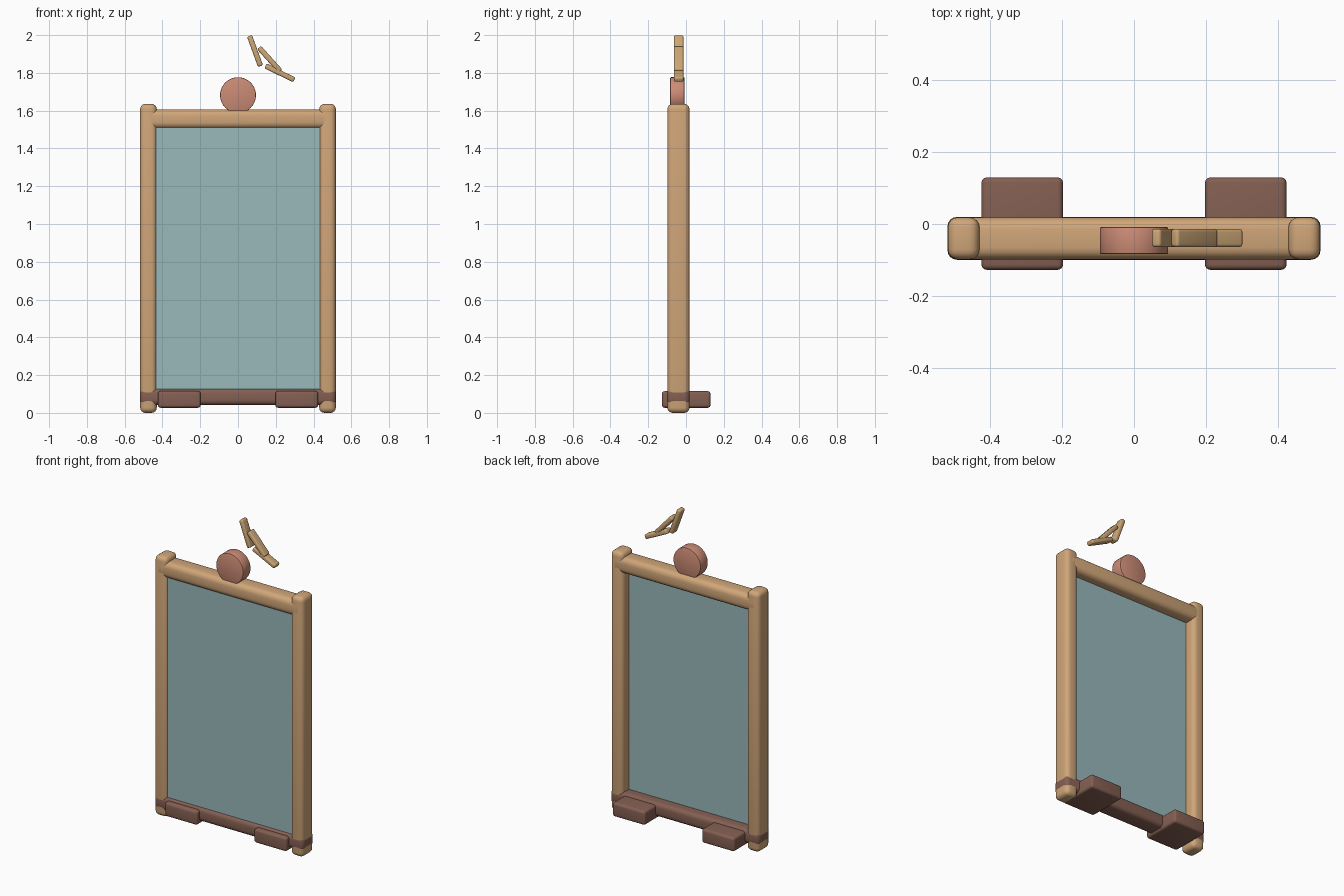
import bpy
import math

cube = bpy.data.objects.get("Cube")
if cube:
    bpy.data.objects.remove(cube, do_unlink=True)


def make_material(name, colour):
    mat = bpy.data.materials.new(name)
    mat.use_nodes = True
    rgba = (*colour, 1.0)
    mat.diffuse_color = rgba
    mat.node_tree.nodes["Principled BSDF"].inputs["Base Color"].default_value = rgba
    return mat


tan_wood = make_material("tan wood", (0.63, 0.38, 0.19))
pale_wood = make_material("pale wood", (0.60, 0.38, 0.18))
dark_wood = make_material("dark wood", (0.23, 0.115, 0.085))
terracotta = make_material("terracotta", (0.60, 0.26, 0.18))
glass_blue = make_material("glass blue", (0.32, 0.48, 0.50))


def finish(obj, name, mat, bevel, segments=4):
    """Name, colour, round and smooth a part."""
    obj.name = obj.data.name = name
    obj.data.materials.append(mat)
    bpy.ops.object.transform_apply(location=False, rotation=False, scale=True)
    if bevel:
        mod = obj.modifiers.new("rounded edges", 'BEVEL')
        mod.width = bevel
        mod.segments = segments
        mod.limit_method = 'ANGLE'
        bpy.ops.object.modifier_apply(modifier=mod.name)
    bpy.ops.object.shade_smooth_by_angle(angle=math.radians(35))
    return obj


def box(name, centre, size, mat, bevel=0.0, tilt=0.0):
    """Rounded box, tilted about y in degrees."""
    bpy.ops.mesh.primitive_cube_add(size=1, location=centre,
                                    rotation=(0, math.radians(tilt), 0))
    obj = bpy.context.object
    obj.scale = size
    return finish(obj, name, mat, bevel)


FRAME_Y = -0.04
DEPTH = 0.117

# Frame posts and feet on both sides
for side, sx in (("left", 1), ("right", -1)):
    box(side + "_post", (sx * 0.474, FRAME_Y, 0.818), (0.088, DEPTH, 1.636),
        tan_wood, 0.028)
    box(side + "_foot", (sx * 0.311, 0.001, 0.071), (0.227, 0.257, 0.088),
        dark_wood, 0.015)

# Rails between the posts
box("top_rail", (0, FRAME_Y, 1.556), (1.034, DEPTH, 0.102), tan_wood, 0.033)
box("bottom_rail", (0, FRAME_Y, 0.085), (1.038, DEPTH + 0.002, 0.088),
    dark_wood, 0.026)

# Mirror panel set towards the front of the frame
box("mirror_panel", (0, -0.065, 0.815), (0.88, 0.036, 1.42), glass_blue)

# Round ornament on the top rail
bpy.ops.mesh.primitive_cylinder_add(vertices=40, radius=0.095, depth=0.075,
                                    location=(0, -0.046, 1.682),
                                    rotation=(math.pi / 2, 0, 0))
finish(bpy.context.object, "round_ornament", terracotta, 0.004, 2)

# Fan of three small sticks above the ornament
sticks = (("upper", 0.09, 1.916, 70), ("middle", 0.168, 1.871, 48),
          ("lower", 0.222, 1.800, 26))
for label, x, z, tilt in sticks:
    box(label + "_stick", (x, -0.039, z), (0.17, 0.051, 0.028),
        pale_wood, 0.009, tilt)
